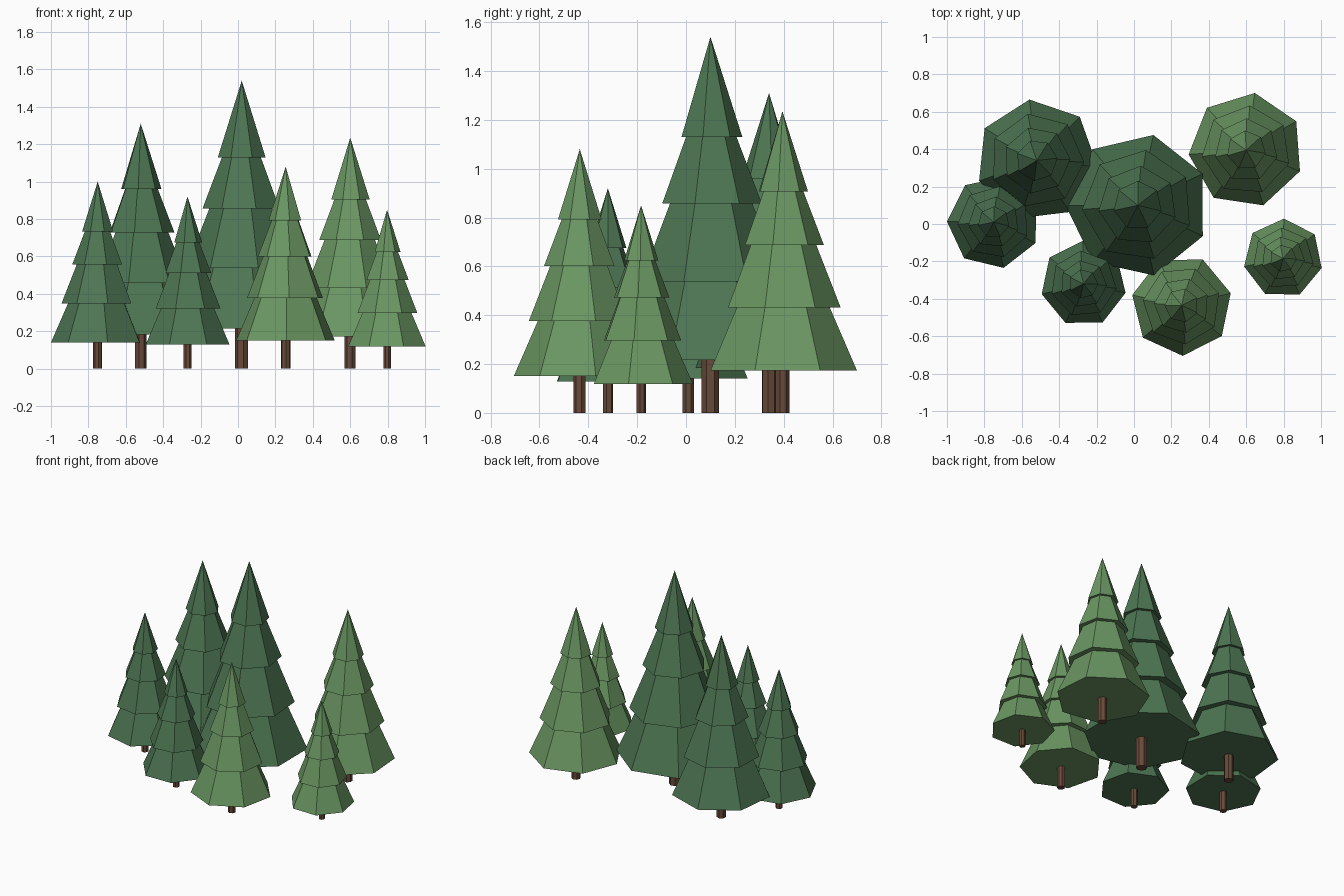
import bpy
import bmesh
from math import cos, sin, pi, radians

cube = bpy.data.objects.get("Cube")
if cube:
    bpy.data.objects.remove(cube, do_unlink=True)


def make_material(name, color):
    mat = bpy.data.materials.new(name)
    mat.use_nodes = True
    mat.diffuse_color = (*color, 1)
    mat.node_tree.nodes["Principled BSDF"].inputs["Base Color"].default_value = (*color, 1)
    return mat


DARK = make_material("dark green", (0.074, 0.178, 0.085))
LIGHT = make_material("light green", (0.144, 0.305, 0.122))
BARK = make_material("bark brown", (0.135, 0.068, 0.040))

SIDES = 7
TWIST = radians(4)
# Each tier: base height above the skirt and base radius, as shares of the foliage
TIERS = [(0, 1), (0.243, 0.775), (0.484, 0.55), (0.69, 0.34)]


def ring(bm, radius, z, turn):
    return [bm.verts.new((radius * cos(turn + 2 * pi * k / SIDES),
                          radius * sin(turn + 2 * pi * k / SIDES), z))
            for k in range(SIDES)]


def bridge(bm, low, high):
    for k in range(SIDES):
        n = (k + 1) % SIDES
        bm.faces.new((low[k], low[n], high[n], high[k]))


def finish(bm, name, mat, x, y):
    bmesh.ops.recalc_face_normals(bm, faces=bm.faces)
    mesh = bpy.data.meshes.new(name)
    bm.to_mesh(mesh)
    bm.free()
    mesh.materials.append(mat)
    obj = bpy.data.objects.new(name, mesh)
    obj.location = (x, y, 0)
    bpy.context.collection.objects.link(obj)


def make_foliage(name, mat, x, y, height, turn):
    """Stacked flaring skirts with flat undersides, closed by a pointed tip."""
    bm = bmesh.new()
    base, span, width = 0.14 * height, 0.86 * height, 0.25 * height
    upper = None
    for i, (level, share) in enumerate(TIERS):
        angle = turn + i * TWIST
        low = ring(bm, width * share, base + span * level, angle)
        if upper:
            bridge(bm, upper, low)          # underside of this skirt
        else:
            bm.faces.new(low[::-1])         # bottom of the tree crown
        if i + 1 < len(TIERS):
            next_level, next_share = TIERS[i + 1]
            upper = ring(bm, width * next_share * 0.82, base + span * next_level, angle)
            bridge(bm, low, upper)
    tip = bm.verts.new((0, 0, height))
    for k in range(SIDES):
        bm.faces.new((low[k], low[(k + 1) % SIDES], tip))
    finish(bm, name, mat, x, y)


def make_trunk(name, x, y, height, turn):
    bm = bmesh.new()
    low = ring(bm, 0.024 * height, 0, turn)
    high = ring(bm, 0.024 * height, 0.16 * height, turn)
    bridge(bm, low, high)
    bm.faces.new(low[::-1])
    bm.faces.new(high)
    finish(bm, name, BARK, x, y)


# Name, foliage colour, x, y, height, turn in degrees
TREES = [
    ("centre_pine", DARK, 0.02, 0.10, 1.54, 26),
    ("back_right_pine", DARK, -0.52, 0.34, 1.31, -6),
    ("right_pine", DARK, -0.75, 0.01, 1.00, 25),
    ("front_right_pine", DARK, -0.27, -0.32, 0.92, -12),
    ("front_left_pine", LIGHT, 0.255, -0.435, 1.08, 14),
    ("back_left_pine", LIGHT, 0.60, 0.395, 1.235, 30),
    ("left_pine", LIGHT, 0.797, -0.184, 0.85, -14),
]
for name, mat, x, y, height, turn in TREES:
    make_foliage(name + "_foliage", mat, x, y, height, radians(turn))
    make_trunk(name + "_trunk", x, y, height, radians(turn))
